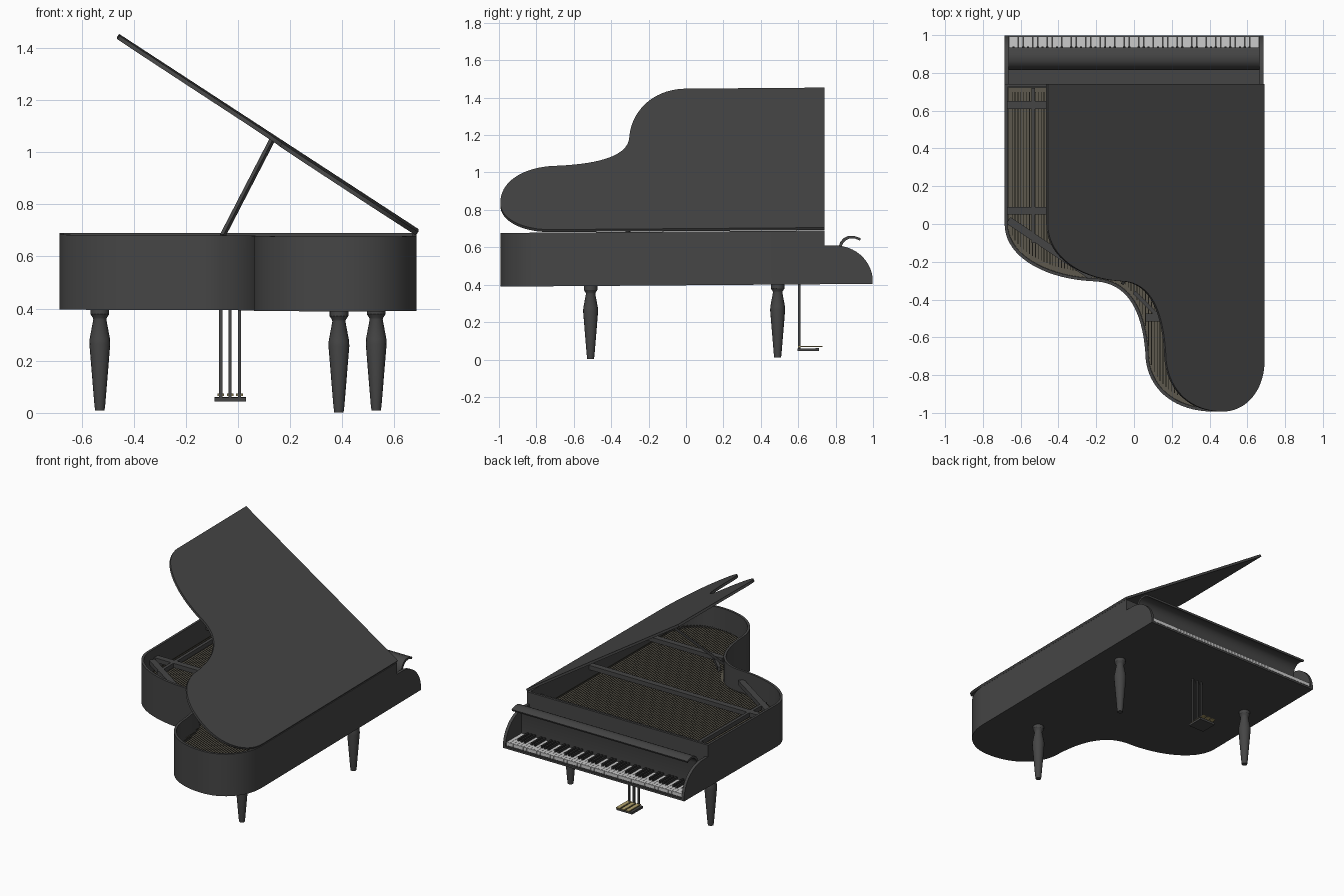
import bpy, bmesh, math
from mathutils import Vector, Matrix

if "Cube" in bpy.data.objects:
    bpy.data.objects.remove(bpy.data.objects["Cube"])

TILT = 0.0075  # the whole piano leans up very slightly toward the keyboard


def material(name, rgb):
    m = bpy.data.materials.new(name)
    m.diffuse_color = (*rgb, 1)
    m.use_nodes = True
    m.node_tree.nodes["Principled BSDF"].inputs["Base Color"].default_value = m.diffuse_color
    return m


BLACK = material("black_lacquer", (0.06, 0.06, 0.06))
EBONY = material("ebony", (0.03, 0.03, 0.03))
IVORY = material("ivory", (0.75, 0.75, 0.74))
BRASS = material("brass", (0.45, 0.36, 0.15))
WOOD = material("soundboard_wood", (0.11, 0.10, 0.075))


def finish(bm, name, mat, matrix=None):
    if matrix:
        bm.transform(matrix)
    for v in bm.verts:
        v.co.z += TILT * v.co.y
    bmesh.ops.recalc_face_normals(bm, faces=bm.faces)
    me = bpy.data.meshes.new(name)
    bm.to_mesh(me)
    bm.free()
    ob = bpy.data.objects.new(name, me)
    bpy.context.collection.objects.link(ob)
    me.materials.append(mat)
    bpy.ops.object.select_all(action='DESELECT')
    ob.select_set(True)
    bpy.context.view_layer.objects.active = ob
    bpy.ops.object.shade_smooth_by_angle(angle=math.radians(30))
    return ob


def loft(name, rings, mat, matrix=None):
    """Join equal-length closed rings and cap both ends."""
    bm = bmesh.new()
    vs = [[bm.verts.new(p) for p in r] for r in rings]
    n = len(vs[0])
    for a, b in zip(vs, vs[1:]):
        for i in range(n):
            j = (i + 1) % n
            bm.faces.new((a[i], a[j], b[j], b[i]))
    bm.faces.new(vs[0])
    bm.faces.new(vs[-1])
    return finish(bm, name, mat, matrix)


def boxes(name, items, mat):
    """Boxes given as (x0, x1, y0, y1, z0, z1), merged in one object."""
    bm = bmesh.new()
    for x0, x1, y0, y1, z0, z1 in items:
        m = Matrix.Translation(((x0 + x1) / 2, (y0 + y1) / 2, (z0 + z1) / 2)) @ \
            Matrix.Diagonal((x1 - x0, y1 - y0, z1 - z0, 1))
        bmesh.ops.create_cube(bm, size=1, matrix=m)
    return finish(bm, name, mat)


def side_profile(name, pts, x0, x1, mat):
    return loft(name, [[(x, y, z) for y, z in pts] for x in (x0, x1)], mat)


def beam(name, a, b, w, h, mat):
    a, b = Vector(a), Vector(b)
    d = b - a
    m = Matrix.Translation((a + b) / 2) @ d.to_track_quat('X', 'Z').to_matrix().to_4x4() \
        @ Matrix.Diagonal((d.length, w, h, 1))
    bm = bmesh.new()
    bmesh.ops.create_cube(bm, size=1, matrix=m)
    return finish(bm, name, mat)


def bezier(p0, p1, p2, p3, n=18):
    out = []
    for i in range(1, n + 1):
        t = i / n
        s = 1 - t
        out.append(tuple(s**3 * a + 3 * s * s * t * b + 3 * s * t * t * c + t**3 * d
                         for a, b, c, d in zip(p0, p1, p2, p3)))
    return out


# Plan outline of case and lid, clockwise from the keyboard's right corner
W = 0.685
outline = [(W, 0.74), (W, -0.72)]
outline += bezier((W, -0.72), (W, -0.88), (0.57, -0.993), (0.42, -0.993))
outline += bezier((0.42, -0.993), (0.2, -0.993), (0.06, -0.86), (0.06, -0.68))
outline += bezier((0.06, -0.68), (0.04, -0.42), (-0.06, -0.305), (-0.22, -0.303))
outline += bezier((-0.22, -0.303), (-0.48, -0.29), (-W, -0.17), (-W, 0.0))
outline += [(-W, 0.74)]


def inset(poly, d):
    res, n = [], len(poly)
    for i in range(n):
        p, a, b = (Vector(poly[k % n]) for k in (i, i - 1, i + 1))
        n1 = Vector((-(p - a).y, (p - a).x)).normalized()
        n2 = Vector((-(b - p).y, (b - p).x)).normalized()
        m = -(n1 + n2) / (1 + n1.dot(n2))
        res.append(tuple(p + m * d))
    return res


inner = inset(outline, 0.016)


def at(poly, z):
    return [(x, y, z) for x, y in poly]


# Hollow case with floor
BOT, TOP, FLOOR = 0.397, 0.684, 0.50
loft("case", [at(outline, BOT), at(outline, TOP), at(inner, TOP), at(inner, FLOOR)], BLACK)
board = inset(outline, 0.017)
loft("soundboard", [at(board, 0.499), at(board, 0.53)], WOOD)

# Open lid, hinged on the right edge
lid_m = Matrix.Translation((W, 0, 0.69)) @ Matrix.Rotation(math.radians(33.1), 4, 'Y') \
    @ Matrix.Translation((-W, 0, 0))
loft("lid", [at(outline, -0.004), at(outline, 0.012)], BLACK, lid_m)
beam("lid_prop", (-0.06, -0.315, 0.68), (0.13, 0.03, 1.045), 0.016, 0.016, BLACK)


# Strings, running from the front wall to the curved rim
def rim_y(x):
    hits = []
    for (x0, y0), (x1, y1) in zip(inner, inner[1:]):
        if (x0 - x) * (x1 - x) < 0:
            hits.append(y0 + (y1 - y0) * (x - x0) / (x1 - x0))
    return min(hits)


xs = [-0.645 + 1.29 * i / 84 for i in range(85)]
boxes("strings", [(x - 0.002, x + 0.002, rim_y(x) + 0.03, 0.70, 0.553, 0.557) for x in xs], WOOD)

# Iron frame bars
for i, (a, b) in enumerate([((-0.67, 0.63), (0.67, 0.63)), ((-0.67, 0.07), (0.67, 0.07)),
                            ((0.06, -0.495), (0.67, -0.495)), ((-0.665, 0.02), (-0.22, -0.28)),
                            ((0.0, -0.36), (0.14, -0.5)), ((-0.533, 0.72), (-0.533, -0.1))]):
    w = 0.02 if i > 3 else 0.04
    beam(f"frame_bar_{i + 1}", (*a, 0.61), (*b, 0.61), w, 0.03, BLACK)

# Keyboard cheeks, bed and slip
cheek = [(0.735, BOT), (0.735, 0.604), (0.79, 0.604)]
cheek += bezier((0.79, 0.604), (0.90, 0.604), (0.985, 0.53), (0.998, 0.43), 12) + [(0.998, BOT)]
for side, x0 in (("left", -W), ("right", W - 0.02)):
    side_profile(f"{side}_cheek", cheek, x0, x0 + 0.02, BLACK)
boxes("key_bed", [(-0.667, 0.667, 0.735, 0.985, BOT, 0.415),
                  (-0.667, 0.667, 0.735, 0.82, 0.41, 0.54),
                  (-0.667, 0.667, 0.985, 0.998, BOT, 0.41)], BLACK)

# Curled fallboard over the keys
curl = [(0.815, 0.42), (0.815, 0.595), (0.825, 0.622), (0.842, 0.642), (0.865, 0.654),
        (0.9, 0.654), (0.935, 0.641), (0.93, 0.629), (0.9, 0.641), (0.87, 0.639),
        (0.852, 0.629), (0.838, 0.612), (0.83, 0.59), (0.83, 0.42)]
side_profile("fallboard", curl, -0.664, 0.664, BLACK)

# 52 white and 36 black keys
KW = 1.326 / 52
kx = [-0.663 + KW * i for i in range(53)]
boxes("white_keys", [(x + 0.0008, x + KW - 0.0008, 0.83, 0.992, 0.416, 0.44) for x in kx[:52]], IVORY)
boxes("black_keys", [(x - 0.006, x + 0.006, 0.83, 0.94, 0.43, 0.457)
                     for i, x in enumerate(kx[1:52]) if i % 7 not in (1, 4)], EBONY)

# Turned legs
leg = [(0.018, 0.006), (0.021, 0.03), (0.040, 0.26), (0.039, 0.28), (0.025, 0.355),
       (0.027, 0.362), (0.036, 0.375), (0.036, 0.40)]
for name, lx, ly in (("left_leg", -0.53, 0.49), ("right_leg", 0.53, 0.49), ("tail_leg", 0.387, -0.51)):
    loft(name, [[(lx + r * math.cos(k * math.pi / 8), ly + r * math.sin(k * math.pi / 8), z)
                 for k in range(16)] for r, z in leg], BLACK)

# Pedal lyre
px = (-0.066, -0.03, 0.006)
boxes("pedal_rods", [(x - 0.006, x + 0.006, 0.599, 0.611, 0.045, 0.40) for x in px], BLACK)
boxes("pedal_plate", [(-0.09, 0.03, 0.595, 0.71, 0.04, 0.055)], BLACK)
boxes("pedals", [(x - 0.013, x + 0.013, 0.60, 0.73, 0.061, 0.068) for x in px], BRASS)
